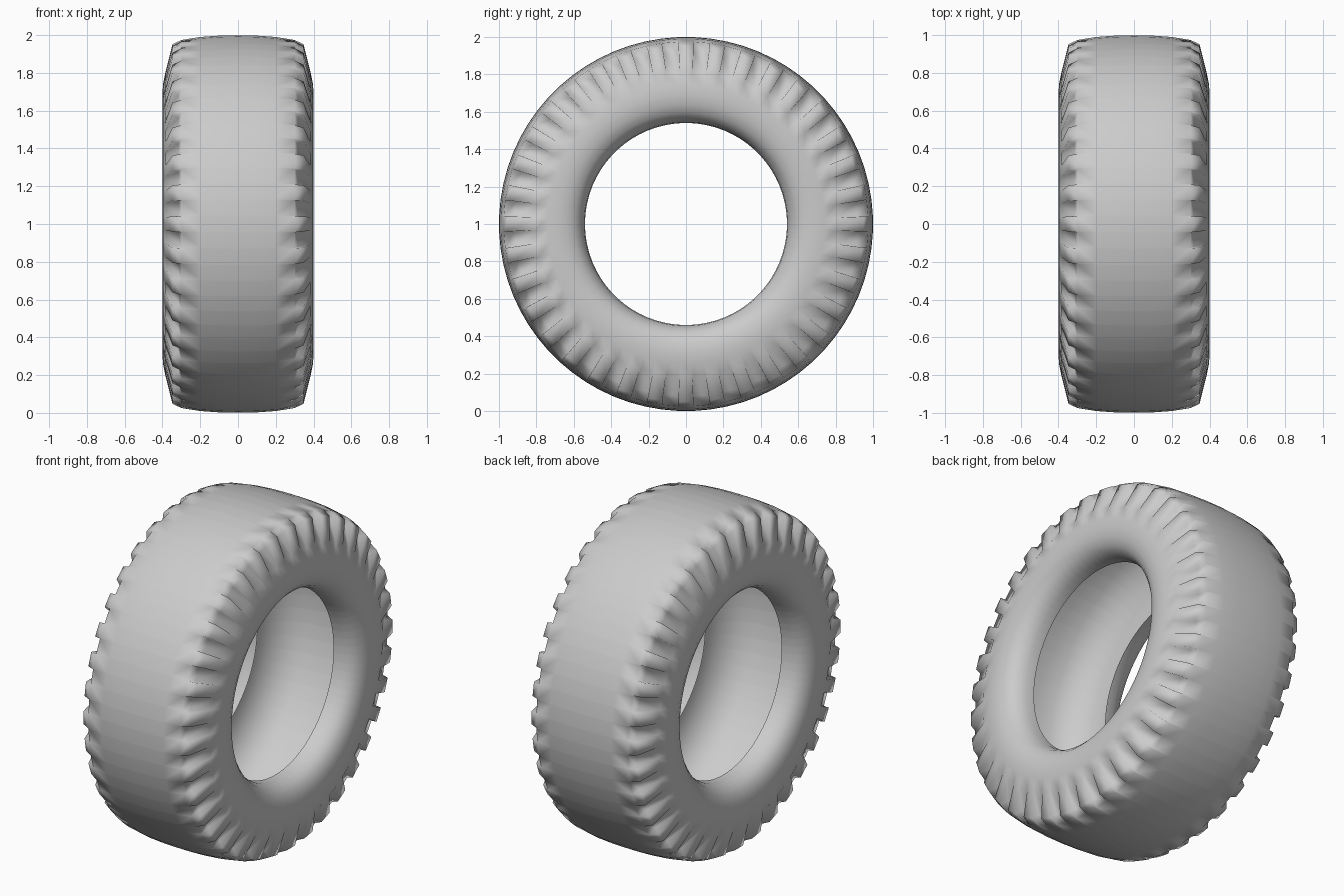
import bpy, bmesh, math

if "Cube" in bpy.data.objects:
    bpy.data.objects.remove(bpy.data.objects["Cube"], do_unlink=True)

rubber = bpy.data.materials.new("grey_rubber")
rubber.use_nodes = True
GREY = (0.6, 0.6, 0.6, 1)
rubber.diffuse_color = GREY
rubber.node_tree.nodes["Principled BSDF"].inputs["Base Color"].default_value = GREY

LUGS = 36
# half section as (half width, radius): tread centre, shoulder, sidewall, rim, hollow inside
tread = [(0, 1), (0.1, 0.998), (0.2, 0.991), (0.3, 0.975)]
lug_corner = [(0.347, 0.952)]
notch_corner = [(0.315, 0.92)]
sidewall = [(0.383, 0.81), (0.397, 0.74), (0.4, 0.69), (0.394, 0.64), (0.375, 0.595),
            (0.345, 0.565), (0.3, 0.545), (0.25, 0.54)]
hollow = [(0.3, 0.56), (0.345, 0.59), (0.37, 0.66), (0.37, 0.74), (0.35, 0.82),
          (0.29, 0.91), (0.2, 0.95), (0.1, 0.965), (0, 0.97)]
lug = tread + lug_corner + sidewall + hollow
notch = tread + notch_corner + sidewall + hollow

# sweep alternating lug and notch sections around the axle
bm = bmesh.new()
columns = []
for i in range(LUGS):
    for part, section in ((-0.24, lug), (0.24, lug), (0.26, notch), (0.74, notch)):
        a = math.tau * (i + part) / LUGS
        columns.append([bm.verts.new((x, r * math.sin(a), 1 + r * math.cos(a)))
                        for x, r in section])
for i, here in enumerate(columns):
    after = columns[(i + 1) % len(columns)]
    for j in range(len(lug) - 1):
        bm.faces.new((here[j], after[j], after[j + 1], here[j + 1]))

# the outer tread must face away from the axle
bm.normal_update()
if max(bm.faces, key=lambda f: f.calc_center_median().z).normal.z < 0:
    bmesh.ops.reverse_faces(bm, faces=bm.faces)

mesh = bpy.data.meshes.new("tyre")
bm.to_mesh(mesh)
bm.free()
mesh.materials.append(rubber)
tyre = bpy.data.objects.new("tyre", mesh)
bpy.context.collection.objects.link(tyre)

# second half of the tyre
mirror = tyre.modifiers.new("other_side", 'MIRROR')
mirror.use_clip = True

# smooth everywhere except the folded rim edge
bpy.context.view_layer.objects.active = tyre
tyre.select_set(True)
bpy.ops.object.shade_smooth_by_angle(angle=math.radians(120))
